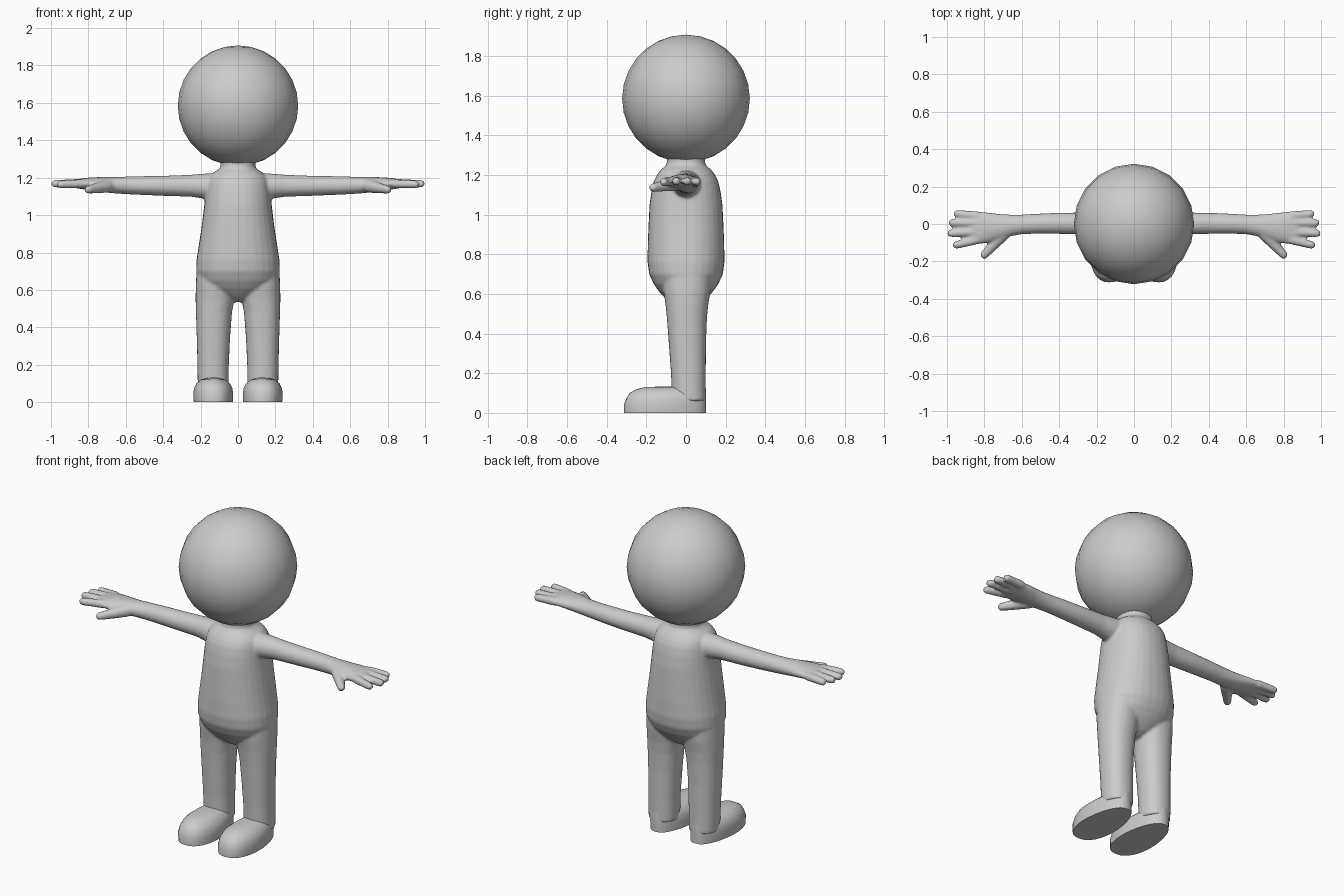
import bpy, bmesh, math
from mathutils import Vector, Matrix

if "Cube" in bpy.data.objects:
    bpy.data.objects.remove(bpy.data.objects["Cube"])

grey = bpy.data.materials.new("plain grey")
grey.diffuse_color = (0.6, 0.6, 0.6, 1)
grey.use_nodes = True
grey.node_tree.nodes["Principled BSDF"].inputs["Base Color"].default_value = grey.diffuse_color


def loft(bm, axis, rings, n=24, power=2.0, side=1):
    """Skin rings (t, u0, u1, v0, v1); axis 'z' uses u=x, v=y; axis 'x' uses u=y, v=z."""
    loops = []
    for t, u0, u1, v0, v1 in rings:
        loop = []
        for i in range(n):
            a = 2 * math.pi * i / n
            c, s = math.cos(a), math.sin(a)
            c = math.copysign(abs(c) ** (2 / power), c)
            s = math.copysign(abs(s) ** (2 / power), s)
            u = (u0 + u1) / 2 + (u1 - u0) / 2 * c
            v = (v0 + v1) / 2 + (v1 - v0) / 2 * s
            p = (u, v, t) if axis == 'z' else (t, u, v)
            loop.append(bm.verts.new((p[0] * side, p[1], p[2])))
        loops.append(loop)
    for a, b in zip(loops, loops[1:]):
        for i in range(n):
            j = (i + 1) % n
            bm.faces.new((a[i], a[j], b[j], b[i]))
    bm.faces.new(loops[0][::-1])
    bm.faces.new(loops[-1])


def finger(bm, start, end, r0, r1):
    """Tapered tube with round ends."""
    a, b = Vector(start), Vector(end)
    d = b - a
    m = Matrix.Translation((a + b) / 2) @ d.to_track_quat('Z', 'Y').to_matrix().to_4x4()
    bmesh.ops.create_cone(bm, cap_ends=True, segments=14, radius1=r0, radius2=r1,
                          depth=d.length, matrix=m)
    for p, r in ((a, r0), (b, r1)):
        bmesh.ops.create_icosphere(bm, subdivisions=2, radius=r, matrix=Matrix.Translation(p))


def finish(bm, name, angle=180):
    bmesh.ops.recalc_face_normals(bm, faces=bm.faces[:])
    me = bpy.data.meshes.new(name)
    bm.to_mesh(me)
    bm.free()
    me.materials.append(grey)
    ob = bpy.data.objects.new(name, me)
    bpy.context.collection.objects.link(ob)
    bpy.ops.object.select_all(action='DESELECT')
    ob.select_set(True)
    bpy.context.view_layer.objects.active = ob
    if angle == 180:
        bpy.ops.object.shade_smooth()
    else:
        bpy.ops.object.shade_smooth_by_angle(angle=math.radians(angle))
    return ob


# head
bm = bmesh.new()
bmesh.ops.create_uvsphere(bm, u_segments=20, v_segments=14, radius=0.322,
                          matrix=Matrix.Translation((0, 0, 1.585)))
finish(bm, "head")

# body: torso, arms, hands and legs fused into one skin
bm = bmesh.new()
torso = [(0.535, .03, .04), (0.555, .08, .08), (0.58, .13, .107), (0.61, .175, .135),
         (0.65, .208, .163), (0.70, .224, .186), (0.76, .222, .194), (0.85, .208, .193),
         (0.95, .193, .189), (1.05, .181, .184), (1.12, .175, .174), (1.17, .168, .162),
         (1.20, .158, .147), (1.225, .135, .128), (1.242, .108, .108),
         (1.255, .094, .097), (1.31, .092, .095)]
loft(bm, 'z', [(z, -a, a, -b, b) for z, a, b in torso], n=32, power=2.2)

arm = [(0.08, -.085, .085, 1.075, 1.225), (0.18, -.068, .07, 1.088, 1.222),
       (0.25, -.056, .062, 1.098, 1.216), (0.40, -.053, .06, 1.103, 1.210),
       (0.52, -.052, .055, 1.108, 1.208), (0.60, -.055, .050, 1.112, 1.206),
       (0.66, -.066, .050, 1.116, 1.204), (0.72, -.085, .054, 1.122, 1.204),
       (0.78, -.100, .062, 1.130, 1.202), (0.83, -.108, .066, 1.138, 1.197),
       (0.87, -.108, .066, 1.145, 1.190), (0.885, -.095, .055, 1.153, 1.183)]
fingers = [((.84, .045, 1.168), (.945, .054, 1.166)),
           ((.84, .005, 1.170), (.972, .006, 1.168)),
           ((.84, -.042, 1.170), (.979, -.050, 1.168)),
           ((.84, -.085, 1.168), (.950, -.112, 1.164))]
leg = [(0.06, .050, .215, -.070, .100), (0.20, .049, .217, -.076, .100),
       (0.35, .042, .221, -.087, .101), (0.48, .032, .225, -.097, .106),
       (0.55, .018, .227, -.104, .113), (0.62, .010, .226, -.115, .125),
       (0.70, .010, .222, -.120, .130)]
for s in (-1, 1):
    loft(bm, 'x', arm, side=s)
    loft(bm, 'z', leg, side=s, power=2.2)
    for a, b in fingers:
        finger(bm, (a[0] * s, a[1], a[2]), (b[0] * s, b[1], b[2]), .024, .021)
    finger(bm, (.70 * s, -.055, 1.155), (.80 * s, -.165, 1.136), .036, .022)
body = finish(bm, "body")
fuse = body.modifiers.new("fuse", 'REMESH')
fuse.mode = 'VOXEL'
fuse.voxel_size = 0.008
fuse.use_smooth_shade = True
soften = body.modifiers.new("soften", 'SMOOTH')
soften.factor = 0.5
soften.iterations = 5

# feet: flat soles, domed toes, heel running into the leg
foot = [(0.0, .026, .238, -.312, .102), (0.045, .024, .241, -.312, .102),
        (0.075, .029, .236, -.300, .102), (0.10, .042, .224, -.284, .101),
        (0.12, .066, .200, -.250, .100), (0.13, .094, .172, -.205, .099),
        (0.132, .115, .150, -.150, .060)]
for s, name in ((-1, "right_foot"), (1, "left_foot")):
    bm = bmesh.new()
    loft(bm, 'z', foot, n=32, power=2.4, side=s)
    # narrow the heel to the width of the leg
    for v in bm.verts:
        k = min(max((v.co.y + 0.12) / 0.2, 0), 1)
        v.co.x = s * 0.133 + (v.co.x - s * 0.133) * (1 - 0.2 * k)
    finish(bm, name, 50)
